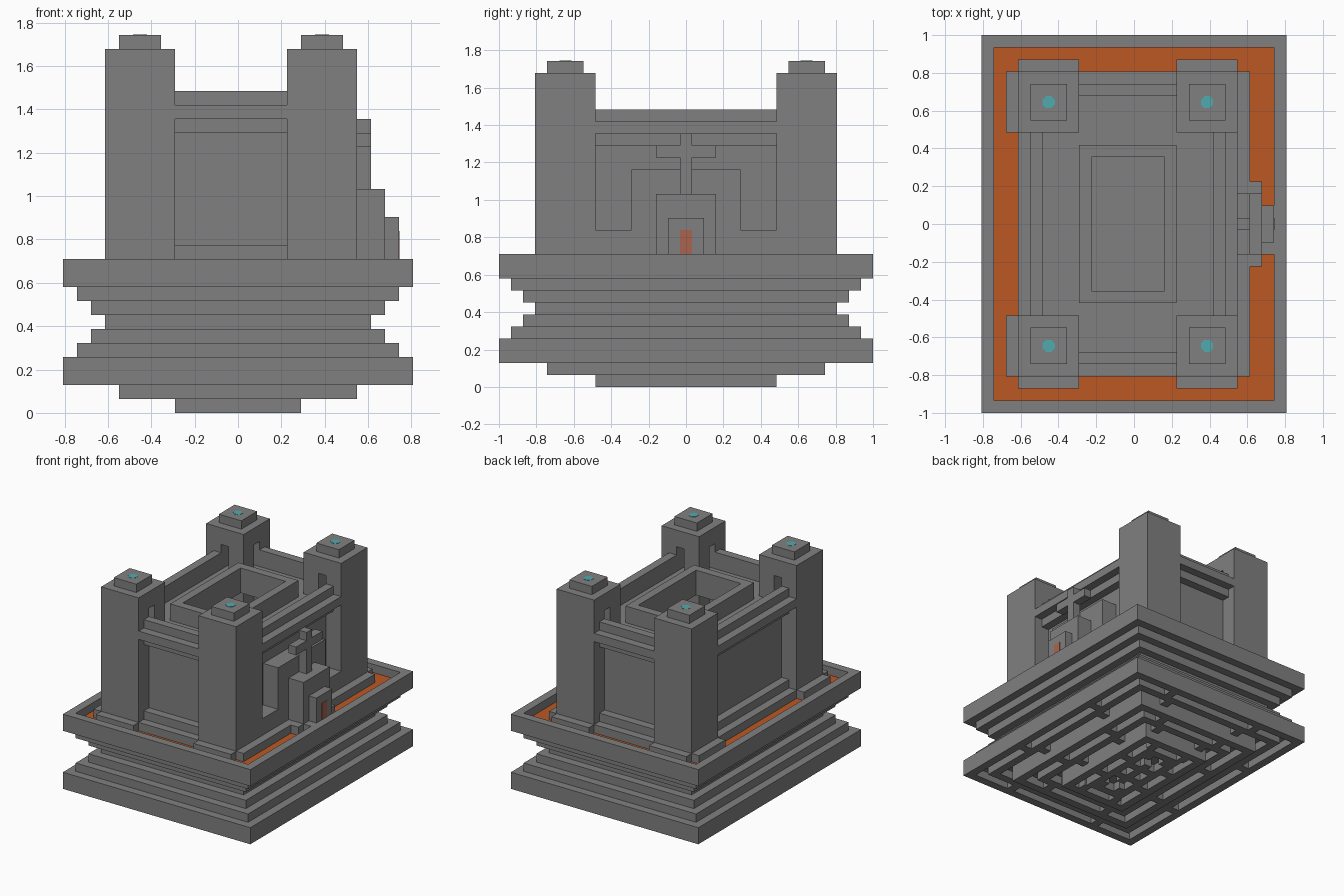
import bpy
import bmesh
import math

U = 2 / 31  # one building block

old = bpy.data.objects.get("Cube")
if old:
    bpy.data.objects.remove(old, do_unlink=True)


def material(name, rgb):
    m = bpy.data.materials.new(name)
    m.use_nodes = True
    m.diffuse_color = (*rgb, 1)
    m.node_tree.nodes["Principled BSDF"].inputs["Base Color"].default_value = (*rgb, 1)
    return m


STONE = material("grey stone", (0.216, 0.216, 0.216))
LAVA = material("lava orange", (0.503, 0.098, 0.017))
GLOW = material("door ember", (0.4, 0.127, 0.08))
TEAL = material("beacon teal", (0.08, 0.4, 0.43))


def build(name, boxes, mat=STONE):
    """One object from boxes given as x, y and z ranges in blocks."""
    bm = bmesh.new()
    for x, y, z in boxes:
        verts = bmesh.ops.create_cube(bm, size=1)["verts"]
        for v in verts:
            v.co = [U * (sum(r) / 2 + c * abs(r[1] - r[0])) for c, r in zip(v.co, (x, y, z))]
    mesh = bpy.data.meshes.new(name)
    bm.to_mesh(mesh)
    bm.free()
    mesh.materials.append(mat)
    ob = bpy.data.objects.new(name, mesh)
    bpy.context.collection.objects.link(ob)
    return ob


def slab(hx, hy, z0, z1):
    return ((-hx, hx), (-hy, hy), (z0, z1))


def ring(x, y, z, t=1):
    """Rectangular frame of wall thickness t."""
    (xa, xb), (ya, yb) = x, y
    return [((xa, xb), (ya, ya + t), z), ((xa, xb), (yb - t, yb), z),
            ((xa, xa + t), (ya + t, yb - t), z), ((xb - t, xb), (ya + t, yb - t), z)]


# Underside: three hanging tiers with concentric ribs and short bridges
for tier, half in enumerate((12.5, 8.5, 4.5)):
    z = 2 - tier
    boxes = [slab(half, half + 3, z + 1, z + 2)]
    for h in (half, half - 2):
        boxes += ring((-h, h), (-h - 3, h + 3), (z, z + 1))
        for s in (-1, 1):
            for k in (-0.5, 0.5):
                a = k * h
                boxes.append(((a - 0.5, a + 0.5), sorted((s * (h + 1), s * (h + 2))), (z, z + 1)))
                boxes.append((sorted((s * (h - 2), s * (h - 1))), (a - 0.5, a + 0.5), (z, z + 1)))
    build(f"underside_tier_{tier + 1}", boxes)
build("underside_core", [((-0.5, 0.5), (-2.5, 2.5), (0, 1))])

# Stepped waist between the two wide slabs
for i, half in enumerate((11.5, 10.5, 9.5, 10.5, 11.5)):
    build(f"waist_step_{i + 1}", [slab(half, half + 3, 4 + i, 5 + i)])

# Tray with rim, lava moat and plinth
build("tray", [slab(12.5, 15.5, 9, 9.95)] + ring((-12.5, 12.5), (-15.5, 15.5), (9.95, 11)))
build("lava_moat", [slab(11.5, 14.5, 9.95, 10)], LAVA)
build("plinth", [slab(9.5, 12.5, 9.95, 11),
                 ((9.5, 10.5), (-3.5, 3.5), (9.95, 11)),
                 ((10.5, 11.5), (-2.5, 1.5), (9.95, 11))])

# Corner towers, with feet, roof doorways, caps and beacons
for cx, side in ((-7, "right"), (6, "left")):
    for cy, end in ((-10, "front"), (10, "back")):
        sx = 1 if cx > 0 else -1
        sy = 1 if cy > 0 else -1

        def part(x, y, z):
            return (sorted((cx + sx * x[0], cx + sx * x[1])),
                    sorted((cy + sy * y[0], cy + sy * y[1])), z)

        full, mid, door = (-2.5, 2.5), (-0.5, 0.5), (21, 24)
        boxes = [part(full, full, (11, 21)), part(full, full, (24, 26))]
        boxes += [part(a, b, door) for a in ((-2.5, -0.5), (0.5, 2.5))
                  for b in ((-2.5, -0.5), (0.5, 2.5))]
        boxes += [part((0.5, 2.5), mid, door), part(mid, (0.5, 2.5), door)]
        build(f"tower_{end}_{side}", boxes)
        build(f"tower_foot_{end}_{side}", [part((-2.5, 3.5), full, (9.95, 11)),
                                           part(full, (-2.5, 3.5), (9.95, 11))])
        build(f"tower_cap_{end}_{side}", [part((-1.5, 1.5), (-1.5, 1.5), (26, 27))])
        bpy.ops.mesh.primitive_cylinder_add(vertices=8, radius=0.54 * U, depth=0.004,
                                            location=(cx * U, cy * U, 27 * U),
                                            rotation=(0, 0, math.pi / 8))
        beacon = bpy.context.object
        beacon.name = f"beacon_{end}_{side}"
        beacon.data.materials.append(TEAL)

# Walls: courses as (inner inset, outer inset, bottom, top) from the tower face
FOOT = (3, 1, 11, 12)
COURSES = [(3, 2, 11, 20), (3, 1, 20, 21), (2, 0, 21, 22), (2, 1, 22, 23)]


def wall(name, axis, sign, face, courses):
    boxes = []
    for inner, outer, z0, z1 in courses:
        out = sorted((sign * (face - inner), sign * (face - outer)))
        if axis == "y":
            boxes.append(((-4.5, 3.5), out, (z0, z1)))
        else:
            boxes.append((out, (-7.5, 7.5), (z0, z1)))
    build(name, boxes)


wall("front_wall", "y", -1, 12.5, COURSES + [FOOT])
wall("back_wall", "y", 1, 12.5, COURSES + [FOOT])
wall("right_wall", "x", -1, 9.5, COURSES + [FOOT])
wall("left_wall", "x", 1, 8.5, COURSES + [(3, 0, 11, 13)])

# Roof deck around the light well, with its parapet
build("roof_deck", ring((-7.5, 6.5), (-7.5, 7.5), (20, 21), 2)
      + ring((-5.5, 4.5), (-10.5, 10.5), (20, 21), 2)
      + [((-5.5, 4.5), s, (20, 21)) for s in ((-8.5, -5.5), (5.5, 8.5))])
build("light_well_parapet", ring((-4.5, 3.5), (-6.5, 6.5), (20, 23)))

# Gatehouse with porch, ember doorway and cross
build("gate_block", [((6.5, 8.5), (-4.5, 4.5), (11, 18))])
build("gate_tower", [((8.5, 10.5), (-2.5, 2.5), (11, 16))])
build("gate_porch", [((10.5, 11.5), (-1.5, 1.5), (11, 14))])
build("ember_doorway", [((11.5, 11.54), (-0.5, 0.5), (11, 13))], GLOW)
build("cross", [((8.5, 9.5), (-0.5, 0.5), (16, 21)),
                ((8.5, 9.5), (-2.5, 2.5), (19, 20))])
